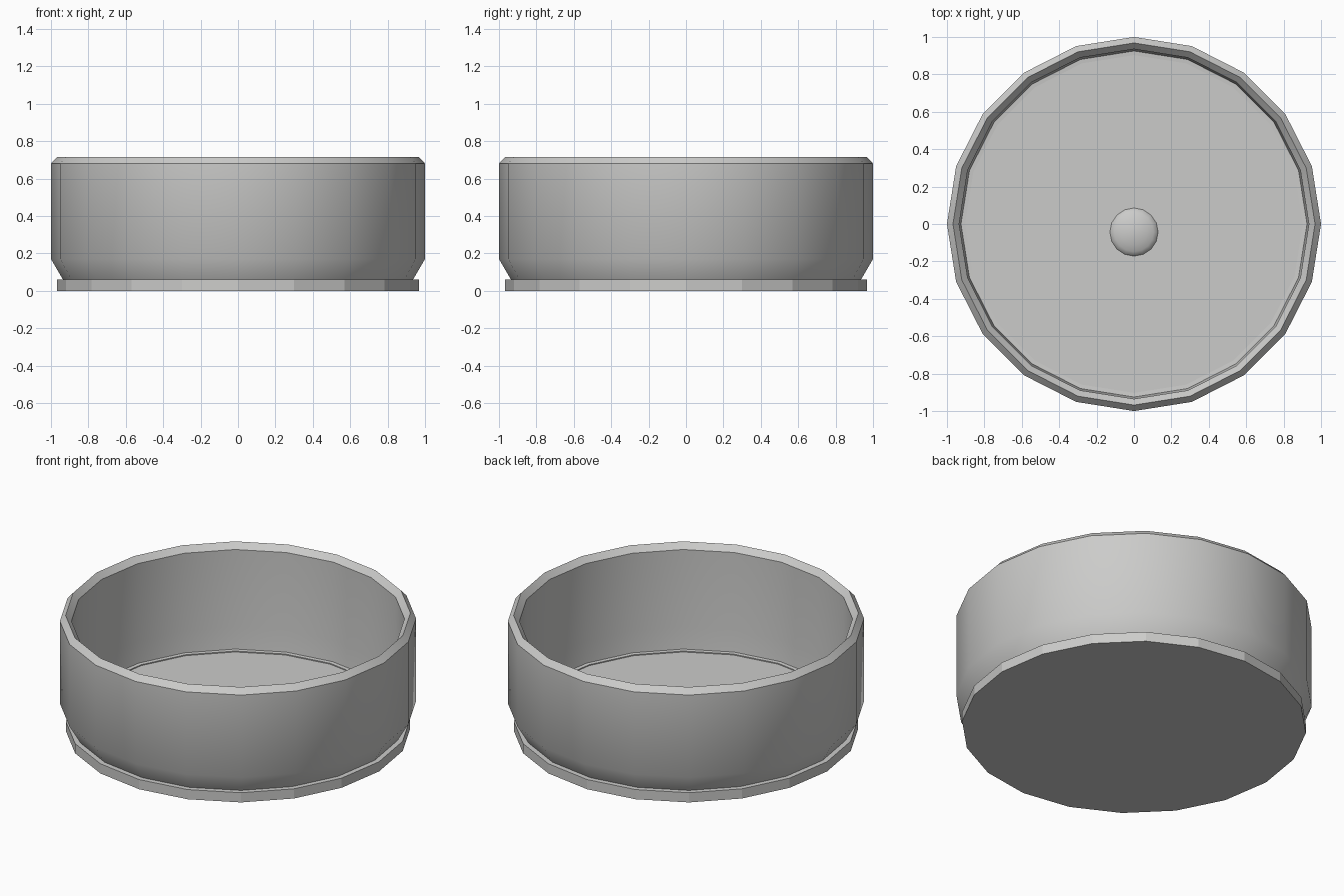
import bpy, bmesh, math

cube = bpy.data.objects.get("Cube")
if cube:
    bpy.data.objects.remove(cube, do_unlink=True)

grey = bpy.data.materials.new("light_grey")
grey.use_nodes = True
grey.diffuse_color = (0.6, 0.6, 0.59, 1)
grey.node_tree.nodes["Principled BSDF"].inputs["Base Color"].default_value = grey.diffuse_color


def lathe(name, profile, sides, centre=(0, 0, 0), closed=False, smooth_angle=None):
    """Spin a radius/height profile, capping the open ends with flat discs."""
    bm = bmesh.new()
    rings = []
    for r, z in profile:
        rings.append([bm.verts.new((r * math.cos(a), r * math.sin(a), z))
                      for a in (math.tau * i / sides for i in range(sides))])
    pairs = list(zip(rings, rings[1:]))
    if closed:
        pairs.append((rings[-1], rings[0]))
    else:
        bm.faces.new(rings[0][::-1])
        bm.faces.new(rings[-1])
    for low, high in pairs:
        for i in range(sides):
            j = (i + 1) % sides
            bm.faces.new((low[i], low[j], high[j], high[i]))
    bmesh.ops.recalc_face_normals(bm, faces=bm.faces)
    mesh = bpy.data.meshes.new(name)
    bm.to_mesh(mesh)
    bm.free()
    mesh.materials.append(grey)
    obj = bpy.data.objects.new(name, mesh)
    obj.location = centre
    bpy.context.collection.objects.link(obj)
    if smooth_angle:
        bpy.ops.object.select_all(action='DESELECT')
        obj.select_set(True)
        bpy.context.view_layer.objects.active = obj
        bpy.ops.object.shade_smooth_by_angle(angle=math.radians(smooth_angle))
    return obj


# Round wall with a peaked rim and an undercut foot
wall = [(0.93, 0.05), (1.0, 0.17), (1.0, 0.68), (0.968, 0.715),
        (0.935, 0.68), (0.935, 0.2), (0.925, 0.068), (0.903, 0.066), (0.903, 0.05)]
lathe("basin_wall", wall, 20, closed=True, smooth_angle=35)

# Flat base plate that forms the floor
lathe("base_plate", [(0.967, 0), (0.967, 0.06)], 20)

# Shallow domed cover near the middle of the floor
dome = [(0.13, 0.058), (0.125, 0.068), (0.105, 0.08), (0.07, 0.092), (0.025, 0.1)]
lathe("drain_cover", dome, 16, centre=(0, -0.043, 0), smooth_angle=40)
